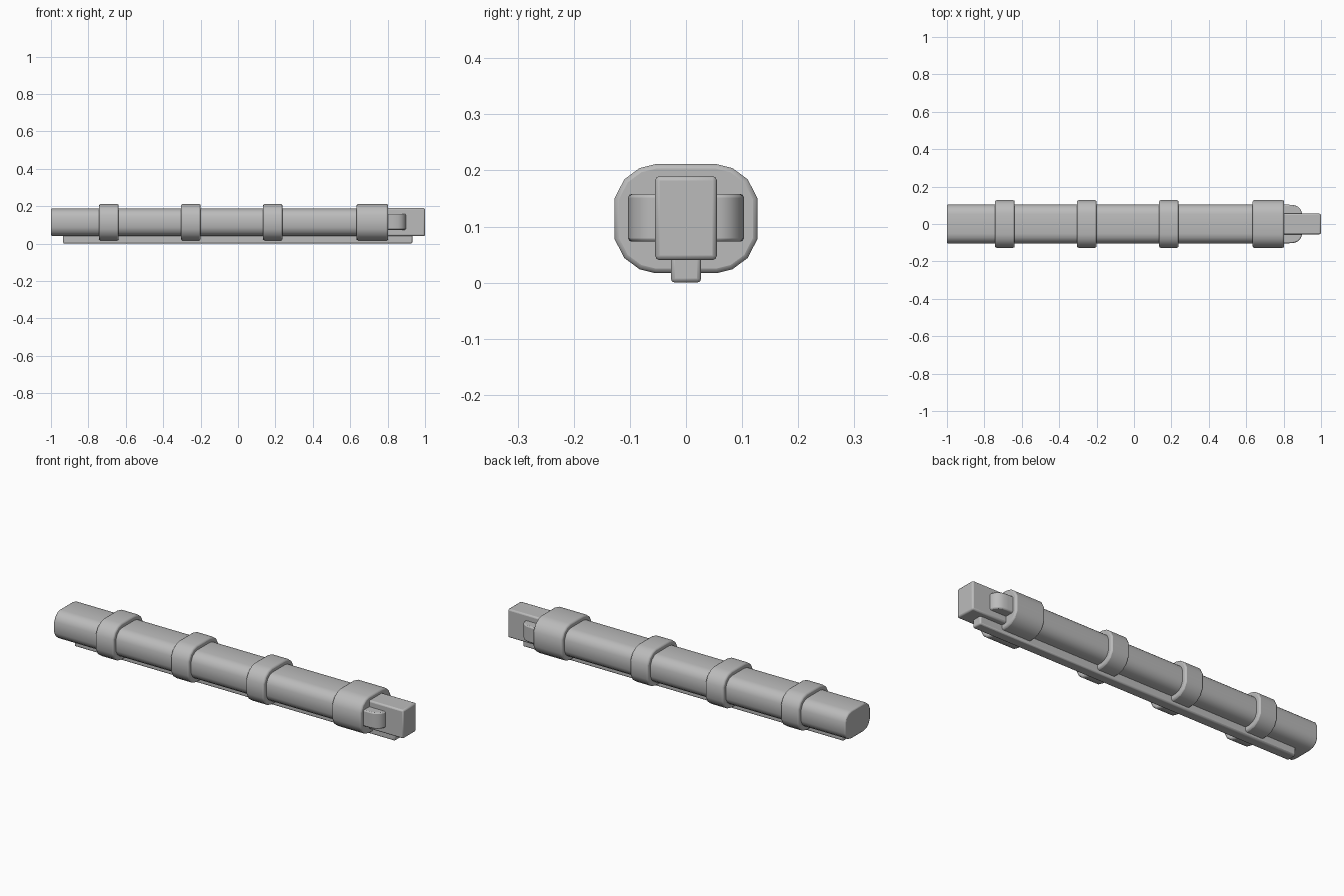
import bpy
import bmesh

cube = bpy.data.objects.get("Cube")
if cube:
    bpy.data.objects.remove(cube)

GREY = (0.5, 0.5, 0.5, 1)
grey = bpy.data.materials.new("plain grey")
grey.use_nodes = True
grey.diffuse_color = GREY
grey.node_tree.nodes["Principled BSDF"].inputs["Base Color"].default_value = GREY


def prism(name, points, offset, bevel):
    """Extrude a flat outline by an offset vector and soften its hard edges."""
    bm = bmesh.new()
    face = bm.faces.new([bm.verts.new(p) for p in points])
    moved = bmesh.ops.extrude_face_region(bm, geom=[face])
    verts = [v for v in moved["geom"] if isinstance(v, bmesh.types.BMVert)]
    bmesh.ops.translate(bm, verts=verts, vec=offset)
    bmesh.ops.recalc_face_normals(bm, faces=bm.faces)
    mesh = bpy.data.meshes.new(name)
    bm.to_mesh(mesh)
    bm.free()
    mesh.materials.append(grey)
    obj = bpy.data.objects.new(name, mesh)
    bpy.context.collection.objects.link(obj)
    mod = obj.modifiers.new("soft edges", "BEVEL")
    mod.width = bevel
    mod.segments = 2
    mod.limit_method = "ANGLE"
    mod.angle_limit = 0.9
    bpy.ops.object.select_all(action="DESELECT")
    obj.select_set(True)
    bpy.context.view_layer.objects.active = obj
    bpy.ops.object.shade_smooth_by_angle(angle=0.7)
    return obj


def along_x(name, quarter, x0, x1, mid, bevel):
    """Mirror a quarter section into a full outline and run it along x."""
    back = quarter[::-1]
    ring = (quarter + [(y, -z) for y, z in back]
            + [(-y, -z) for y, z in quarter] + [(-y, z) for y, z in back])
    return prism(name, [(x0, y, mid + z) for y, z in ring], (x1 - x0, 0, 0), bevel)


# Rounded sections, listed from the top flat round to the side
band_section = [(0.055, 0.097), (0.083, 0.090), (0.110, 0.070), (0.127, 0.037)]
body_section = [(0.052, 0.073), (0.074, 0.068), (0.093, 0.053), (0.104, 0.029)]
MID = 0.114

# Long case
along_x("case_body", body_section, -1.0, 0.76, MID, 0.006)

# Three straps and the wide end collar
for name, x0, x1 in [("strap_rear", -0.743, -0.638), ("strap_middle", -0.305, -0.2),
                     ("strap_front", 0.134, 0.238), ("end_collar", 0.634, 0.803)]:
    along_x(name, band_section, x0, x1, MID, 0.008)

# Square end block and the rail underneath
along_x("end_block", [(0.055, 0.075)], 0.74, 1.0, 0.115, 0.008)
along_x("bottom_rail", [(0.027, 0.03)], -0.935, 0.932, 0.03, 0.007)

# Rounded side catches
for name, side in [("catch_front", -1), ("catch_back", 1)]:
    outline = [(0.74, 0.03), (0.897, 0.03), (0.897, 0.062), (0.890, 0.079),
               (0.876, 0.093), (0.857, 0.101), (0.83, 0.103), (0.74, 0.103)]
    prism(name, [(x, side * y, 0.073) for x, y in outline], (0, 0, 0.085), 0.006)
